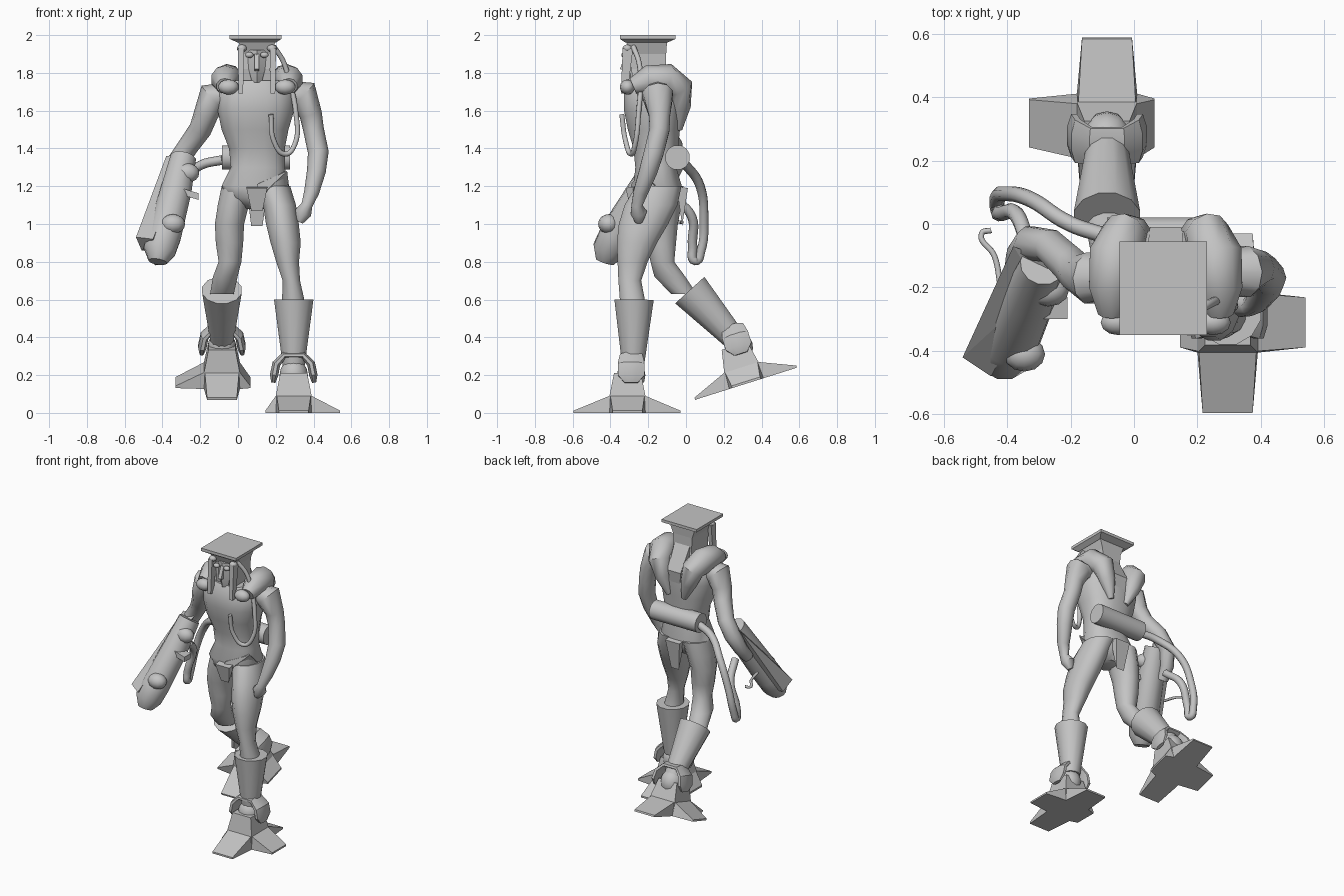
import bpy, bmesh, math
from mathutils import Vector, Matrix

cube = bpy.data.objects.get("Cube")
if cube:
    bpy.data.objects.remove(cube, do_unlink=True)

grey = bpy.data.materials.new("plain_grey")
grey.use_nodes = True
grey.diffuse_color = (.55, .55, .55, 1)
grey.node_tree.nodes["Principled BSDF"].inputs["Base Color"].default_value = grey.diffuse_color

X_AXIS, Y_AXIS = Vector((1, 0, 0)), Vector((0, 1, 0))
CENTRE = .1   # middle of the torso in x


def finish(name, bm, matrix=None, angle=45):
    """Turn a bmesh into a named, shaded object."""
    bmesh.ops.recalc_face_normals(bm, faces=bm.faces)
    mesh = bpy.data.meshes.new(name)
    bm.to_mesh(mesh)
    bm.free()
    if matrix:
        mesh.transform(matrix)
    mesh.polygons.foreach_set("use_smooth", [angle > 0] * len(mesh.polygons))
    if angle:
        mesh.set_sharp_from_angle(angle=math.radians(angle))
    mesh.materials.append(grey)
    obj = bpy.data.objects.new(name, mesh)
    bpy.context.collection.objects.link(obj)
    return obj


def loft(name, rings, matrix=None, angle=45):
    """Skin a list of equally sized rings and cap both ends."""
    bm = bmesh.new()
    loops = [[bm.verts.new(point) for point in ring] for ring in rings]
    count = len(loops[0])
    for low, high in zip(loops, loops[1:]):
        for i in range(count):
            j = (i + 1) % count
            bm.faces.new((low[i], low[j], high[j], high[i]))
    bm.faces.new(loops[0])
    bm.faces.new(loops[-1])
    return finish(name, bm, matrix, angle)


def slices(name, rows, sides=12, power=1.0, angle=45):
    """Stack horizontal sections given as z, x range, y range."""
    rings = []
    for z, x_low, x_high, y_low, y_high in rows:
        ring = []
        for i in range(sides):
            turn = math.tau * (i + .5) / sides
            c, s = math.cos(turn), math.sin(turn)
            c = math.copysign(abs(c) ** power, c)
            s = math.copysign(abs(s) ** power, s)
            ring.append(((x_low + x_high + c * (x_high - x_low)) / 2,
                         (y_low + y_high + s * (y_high - y_low)) / 2, z))
        rings.append(ring)
    return loft(name, rings, angle=angle)


def limb(name, rows, sides=10, ref=Y_AXIS, widen=1.0, matrix=None, angle=45):
    """Round sections (x, y, z, radius) square to their path."""
    points = [Vector(row[:3]) for row in rows]
    rings = []
    for k, row in enumerate(rows):
        along = (points[min(k + 1, len(rows) - 1)] - points[max(k - 1, 0)]).normalized()
        u = (ref - along * ref.dot(along)).normalized()
        v = along.cross(u)
        rings.append([points[k] + row[3] * (u * widen * math.cos(t) + v * math.sin(t))
                      for t in (math.tau * (i + .5) / sides for i in range(sides))])
    return loft(name, rings, matrix, angle)


def hull(name, points, matrix=None):
    """Flat-sided convex block around some corner points."""
    bm = bmesh.new()
    for point in points:
        bm.verts.new(point)
    bmesh.ops.convex_hull(bm, input=bm.verts)
    loose = [v for v in bm.verts if not v.link_faces]
    bmesh.ops.delete(bm, geom=loose, context='VERTS')
    return finish(name, bm, matrix, 0)


def ball(name, place, size, matrix=None):
    bm = bmesh.new()
    bmesh.ops.create_uvsphere(bm, u_segments=12, v_segments=8, radius=1)
    bm.transform(Matrix.Translation(place) @ Matrix.Diagonal((*size, 1)))
    return finish(name, bm, matrix)


def hose(name, points, radius):
    """Round hose through smooth control points."""
    curve = bpy.data.curves.new(name, 'CURVE')
    curve.dimensions = '3D'
    curve.bevel_depth, curve.bevel_resolution = radius, 2
    curve.resolution_u, curve.use_fill_caps = 6, True
    spline = curve.splines.new('BEZIER')
    spline.bezier_points.add(len(points) - 1)
    for knot, point in zip(spline.bezier_points, points):
        knot.co = point
        knot.handle_left_type = knot.handle_right_type = 'AUTO'
    curve.materials.append(grey)
    obj = bpy.data.objects.new(name, curve)
    bpy.context.collection.objects.link(obj)


# Torso and hips
slices("torso", [(1.08, .04, .16, -.22, -.08), (1.14, -.06, .24, -.27, -.03),
                 (1.2, -.09, .27, -.28, -.02), (1.3, -.04, .25, -.27, -.05),
                 (1.4, -.05, .25, -.28, -.04), (1.5, -.09, .27, -.31, -.03),
                 (1.6, -.11, .3, -.33, -.02), (1.7, -.11, .3, -.33, -.02),
                 (1.76, -.05, .25, -.3, -.06)], sides=16, power=.8)

# Thighs
slices("left_thigh", [(1.2, .08, .28, -.27, -.02), (1.1, .13, .31, -.33, -.04),
                      (1, .145, .325, -.36, -.09), (.9, .17, .335, -.37, -.15),
                      (.8, .2, .325, -.365, -.2), (.7, .235, .33, -.36, -.235),
                      (.57, .23, .36, -.35, -.21)])
slices("right_thigh", [(1.2, -.09, .1, -.25, -.01), (1.1, -.11, .06, -.25, -.02),
                       (1, -.125, .035, -.23, -.04), (.9, -.12, .03, -.21, -.05),
                       (.8, -.105, .02, -.19, -.06), (.72, -.135, 0, -.17, 0),
                       (.63, -.15, -.02, -.08, .06)])


# Boots, feet and ankle guards
def boot(name, ankle, top):
    ankle, top = Vector(ankle), Vector(top)
    inner = top.lerp(ankle, .12)
    limb(name, [(*ankle, .06), (*top, .108), (*top, .095), (*inner, .07)], sides=12)


def foot(side, origin, tilt, outward):
    m = Matrix.Translation(origin) @ Matrix.Rotation(tilt, 4, 'X')
    w, h = .095, .09
    signs = [(a, b) for a in (-1, 1) for b in (-1, 1)]
    hull(side + "_foot_block", [(a * w * f, b * w * f, z) for a, b in signs
                                for f, z in ((1, 0), (1, h), (.75, .21))], m)
    reaches = {"toe": (0, -.285), "heel": (0, .28),
               "outer_toe": (outward, .245), "inner_toe": (-outward, .15)}
    for part, (direction, reach) in reaches.items():
        points = []
        for s in (-1, 1):
            for z, out, half in ((0, w, w), (h, w, w * .95),
                                 (0, abs(reach), w * .83), (.012, abs(reach), w * .83)):
                if direction:
                    points.append((direction * out, s * half, z))
                else:
                    points.append((s * half, math.copysign(out, reach), z))
        hull(side + "_" + part, points, m)
    ball(side + "_ankle", (0, .02, .2), (.075, .075, .085), m)
    arch = [(-.108, .16, .012), (-.104, .2, .024), (-.092, .26, .024), (-.05, .305, .02),
            (.05, .305, .02), (.092, .26, .024), (.104, .2, .024), (.108, .16, .012)]
    limb(side + "_ankle_guard", [(x, .02, z, r) for x, z, r in arch], sides=8,
         widen=3.2, matrix=m, angle=30)


boot("left_boot", (.295, -.28, .25), (.295, -.275, .6))
boot("right_boot", (-.085, .275, .37), (-.085, .02, .65))
foot("left", (.295, -.31, 0), 0, 1)
foot("right", (-.085, .32, .155), math.radians(17.5), -1)

# Arms
limb("left_arm", [(.26, -.15, 1.7, .06), (.345, -.15, 1.685, .085), (.385, -.14, 1.58, .06),
                  (.4, -.14, 1.5, .055), (.425, -.17, 1.38, .055), (.415, -.2, 1.28, .05),
                  (.39, -.24, 1.17, .04), (.365, -.26, 1.1, .03), (.345, -.25, 1.06, .045),
                  (.325, -.25, 1.01, .02)])
limb("right_arm", [(-.05, -.17, 1.69, .06), (-.135, -.17, 1.67, .085), (-.17, -.16, 1.58, .065),
                   (-.2, -.13, 1.5, .06), (-.265, -.07, 1.41, .055), (-.325, -.06, 1.32, .055),
                   (-.36, -.1, 1.22, .045), (-.37, -.16, 1.15, .04)])

# Head and flat hat
slices("head", [(1.7, .02, .18, -.27, -.08), (1.82, .03, .17, -.29, -.105),
                (1.9, .025, .175, -.29, -.105), (1.97, 0, .2, -.32, -.1)], 4, 0, 0)
slices("hat", [(1.96, 0, .2, -.32, -.1), (1.98, -.045, .23, -.35, -.055),
               (2, -.045, .23, -.35, -.055)], 4, 0, 0)
slices("face", [(1.75, .07, .13, -.32, -.2), (1.82, .05, .15, -.33, -.2),
                (1.92, .04, .16, -.32, -.2)], 6, angle=30)
hull("nose", [(x, y, z) for x in (.088, .112) for y, z in
              ((-.32, 1.9), (-.35, 1.82), (-.32, 1.81))])
for side, s in (("right", -1), ("left", 1)):
    x = CENTRE + s * .085
    slices(side + "_cheek_bar", [(1.69, x - .012, x + .012, -.345, -.31),
                                 (1.93, x - .016, x + .016, -.335, -.28)], 4, 0, 0)
    ball(side + "_eye", (CENTRE + s * .04, -.325, 1.895), (.022, .018, .016))
    ball(side + "_temple_knob", (CENTRE + s * .08, -.31, 1.93), (.026, .026, .02))
    # Shoulder yoke and chest pads
    yoke = [(.17, -.28, 1.73, .045), (.17, -.2, 1.765, .075), (.16, -.1, 1.765, .085),
            (.13, -.035, 1.72, .075), (.1, -.03, 1.62, .055), (.06, -.04, 1.5, .02)]
    limb(side + "_shoulder_yoke", [(CENTRE + s * x, y, z, r) for x, y, z, r in yoke],
         ref=X_AXIS)
    ball(side + "_chest_pad", (CENTRE + s * .15, -.31, 1.725), (.055, .04, .04))
hull("neck_plate", [(CENTRE + s * x, y, z) for s in (-1, 1) for x, y, z in
                    ((.06, -.1, 1.84), (.05, -.01, 1.68), (.03, -.03, 1.55), (.06, -.15, 1.6))])

# Belt wedge and loincloth
hull("belt_wedge", [(.1, -.29, 1.21), (.26, -.24, 1.28), (.27, -.16, 1.2),
                    (.1, -.3, 1.13), (.1, -.2, 1.15), (.22, -.2, 1.27)])
for part, y, inward, low in (("front", -.32, .06, 1.07), ("back", .01, -.06, .99)):
    hull(part + "_loincloth", [(CENTRE + s * x, y + d, z) for s in (-1, 1) for x, d, z in
                               ((.055, 0, 1.19), (.03, inward / 2, low), (.055, inward, 1.2))])

# Back tank and hoses
limb("back_tank", [(-.085, -.045, 1.352, .067), (.275, -.045, 1.352, .067)], sides=12)
hose("tank_hose", [(-.08, -.04, 1.34), (-.2, 0, 1.31), (-.32, .075, 1.2), (-.4, .095, 1.02),
                   (-.43, .08, .86), (-.43, .05, .805), (-.42, .035, .88),
                   (-.37, .03, 1.04), (-.33, -.08, 1.15)], .025)
hose("breathing_hose", [(.19, -.28, 1.94), (.24, -.25, 1.86), (.27, -.24, 1.76),
                        (.305, -.25, 1.6), (.3, -.27, 1.42), (.25, -.29, 1.37),
                        (.19, -.32, 1.44), (.175, -.34, 1.58)], .014)

# Arm cannon
limb("cannon_barrel", [(-.29, -.13, 1.35, .07), (-.33, -.23, 1.17, .085),
                       (-.39, -.37, .94, .092), (-.415, -.41, .86, .088),
                       (-.425, -.43, .8, .05)], sides=12)
hull("cannon_block", [(-.38, -.07, 1.36), (-.26, -.12, 1.37), (-.3, -.2, 1.3),
                      (-.39, -.17, 1.25), (-.54, -.42, .93), (-.51, -.36, .86),
                      (-.43, -.34, .86), (-.45, -.48, .92)])
ball("upper_pod", (-.27, -.21, 1.27), (.065, .05, .052))
ball("lower_pod", (-.345, -.41, 1.0), (.065, .055, .052))
hull("cannon_grip", [(x, y, z + x * -.3) for x in (-.33, -.21)
                     for y in (-.3, -.23) for z in (1.065, 1.1)])
hose("cannon_bracket", [(-.42, -.2, 1.03), (-.44, -.1, 1.02), (-.48, -.03, 1.01),
                        (-.45, -.02, 1.01)], .009)
